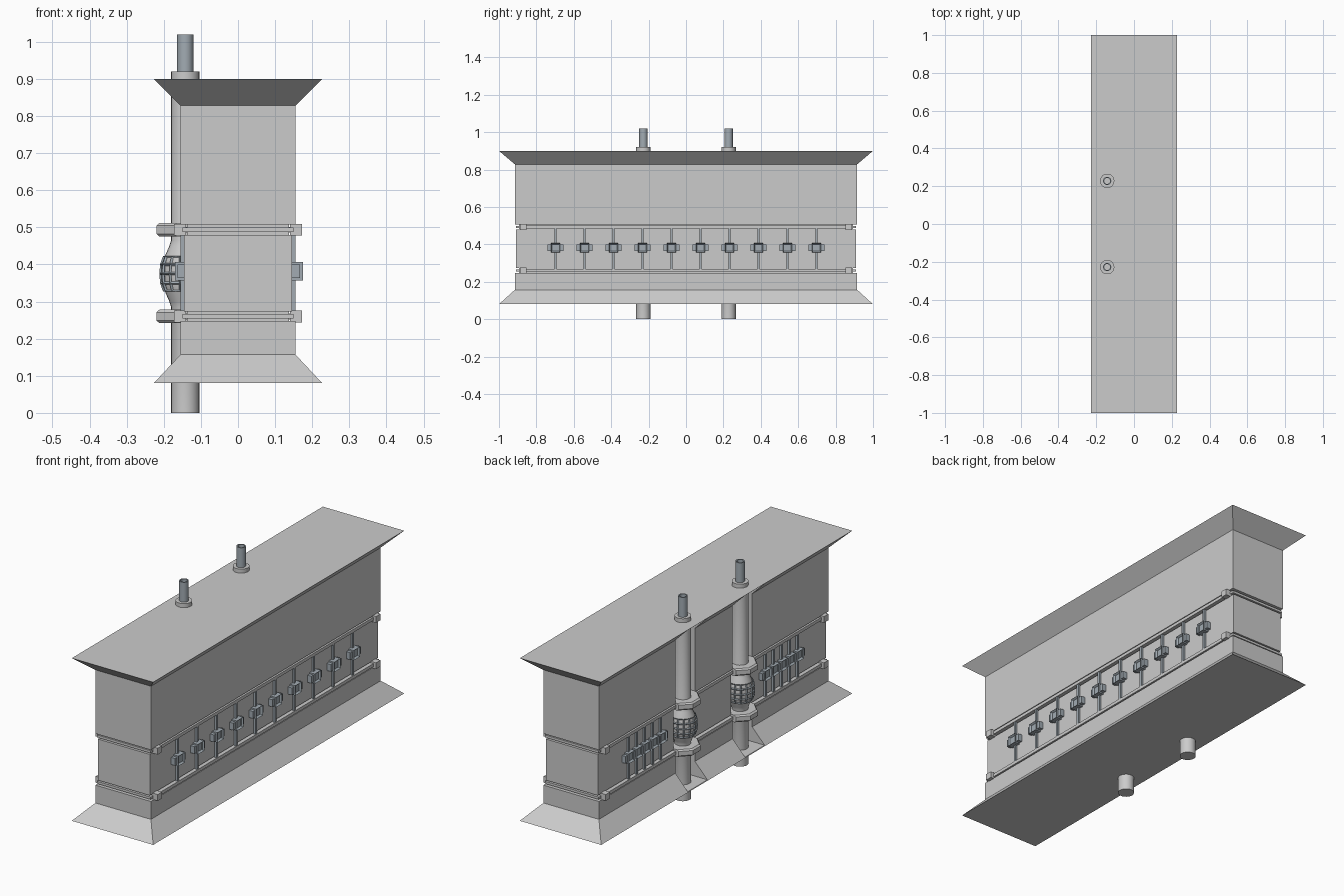
import bpy, bmesh, math
from mathutils import Vector

if "Cube" in bpy.data.objects:
    bpy.data.objects.remove(bpy.data.objects["Cube"])

steel = bpy.data.materials.new("steel")
steel.diffuse_color = (0.36, 0.41, 0.45, 1)
steel.use_nodes = True
steel.node_tree.nodes["Principled BSDF"].inputs["Base Color"].default_value = steel.diffuse_color


def make(name, bm, mat=None, smooth=False):
    bmesh.ops.recalc_face_normals(bm, faces=bm.faces)
    me = bpy.data.meshes.new(name)
    bm.to_mesh(me)
    bm.free()
    ob = bpy.data.objects.new(name, me)
    bpy.context.collection.objects.link(ob)
    if mat:
        me.materials.append(mat)
    if smooth:
        bpy.ops.object.select_all(action='DESELECT')
        ob.select_set(True)
        bpy.context.view_layer.objects.active = ob
        bpy.ops.object.shade_smooth_by_angle(angle=math.radians(35))
    return ob


def add_box(bm, lo, hi):
    lo, hi = Vector(lo), Vector(hi)
    vs = bmesh.ops.create_cube(bm, size=1)["verts"]
    for v in vs:
        v.co = Vector(a * b for a, b in zip(v.co, hi - lo)) + (lo + hi) / 2
    return vs


def skin(bm, rings, caps=True, closed=False):
    rows = [[bm.verts.new(p) for p in r] for r in rings]
    n = len(rows[0])
    pairs = list(zip(rows, rows[1:])) + ([(rows[-1], rows[0])] if closed else [])
    for a, b in pairs:
        for i in range(n):
            j = (i + 1) % n
            bm.faces.new((a[i], a[j], b[j], b[i]))
    if caps and not closed:
        bm.faces.new(rows[0][::-1])
        bm.faces.new(rows[-1])


def lathe(name, profile, x, y, seg=24, caps=True, mat=None, smooth=True, closed=False):
    bm = bmesh.new()
    skin(bm, [[(x + r * math.cos(2 * math.pi * i / seg), y + r * math.sin(2 * math.pi * i / seg), z)
               for i in range(seg)] for r, z in profile], caps, closed)
    return make(name, bm, mat, smooth)


# wall body: flared foot and cap, grooves above and below the middle band
levels = [(.227, 1, .08), (.155, .915, .157), (.155, .915, .247), (.137, .893, .247), (.137, .893, .273),
          (.145, .91, .273), (.145, .91, .48), (.137, .893, .48), (.137, .893, .507), (.155, .915, .507),
          (.155, .915, .828), (.227, 1, .9)]
bm = bmesh.new()
skin(bm, [[(-x, -y, z), (x, -y, z), (x, y, z), (-x, y, z)] for x, y, z in levels])
body = make("wall_body", bm)

# channels for the pipes on the left face
PIPE_X, PIPE_Y = -.142, .228
bm = bmesh.new()
for s in (-1, 1):
    add_box(bm, (-.4, s * PIPE_Y - .078, .083), (-.085, s * PIPE_Y + .078, .897))
cutter = make("channel_cutter", bm)
cutter.hide_render = True
mod = body.modifiers.new("channels", 'BOOLEAN')
mod.operation, mod.object, mod.solver = 'DIFFERENCE', cutter, 'EXACT'
bpy.context.view_layer.objects.active = body
bpy.ops.object.modifier_apply(modifier=mod.name)
bpy.data.objects.remove(cutter)

# rails in the grooves with end blocks
bm = bmesh.new()
for z in (.26, .4935):
    for s in (-1, 1):
        x0, x1 = sorted((s * .13, s * .158))
        add_box(bm, (x0, -.86, z - .008), (x1, .86, z + .008))
        add_box(bm, (-.15, s * .9 - .01, z - .006), (.15, s * .9 + .01, z + .006))
        for t in (-1, 1):
            x0, x1 = sorted((s * .14, s * .173))
            y0, y1 = sorted((t * .852, t * .887))
            add_box(bm, (x0, y0, z - .016), (x1, y1, z + .016))
make("groove_rails", bm)


# vertical rods, each with a framed clamp box
def rod_unit(rods, clamps, side, y, depth):
    z, base = .382, .143
    add_box(rods, (side * .15 - .005, y - .006, .265), (side * .15 + .005, y + .006, .488))
    x0, x1 = sorted((side * base, side * (base + depth * .75)))
    for t in (-1, 1):
        y0, y1 = sorted((y + t * .018, y + t * .042))
        add_box(clamps, (x0, y0, z - .018), (x1, y1, z + .018))
    vs = add_box(clamps, (min(side * base, side * (base + depth)), y - .025, z - .025),
                 (max(side * base, side * (base + depth)), y + .025, z + .025))
    face = next(f for f in {f for v in vs for f in v.link_faces}
                if abs(f.calc_center_median().x - side * (base + depth)) < 1e-4)
    bmesh.ops.recalc_face_normals(clamps, faces=clamps.faces)
    bmesh.ops.inset_region(clamps, faces=[face], thickness=.009)
    for v in face.verts:
        v.co.x -= side * .01


rods, clamps = bmesh.new(), bmesh.new()
for i in range(10):
    rod_unit(rods, clamps, 1, (i - 4.5) * .155, .032)
for s in (-1, 1):
    for i in range(5):
        rod_unit(rods, clamps, -1, s * .545 + (i - 2) * .064, .027)
make("vertical_rods", rods, steel)
make("clamp_boxes", clamps, steel)

for s in (-1, 1):
    y = s * PIPE_Y
    # main pipe with swollen valve section
    lathe("main_pipe", [(.038, 0), (.038, .285), (.043, .3), (.054, .325), (.06, .345), (.062, .375),
                        (.06, .405), (.054, .425), (.043, .45), (.038, .465), (.038, .92)], PIPE_X, y)
    # hollow outlet tube on top
    lathe("outlet_tube", [(.022, .915), (.022, 1.02), (.016, 1.02), (.016, .93), (.016, .915)],
          PIPE_X, y, 16, mat=steel, closed=True)
    # cage round the valve
    cage = lathe("valve_cage", [(.056, .328), (.064, .35), (.066, .375), (.064, .4), (.056, .422)],
                 PIPE_X, y, 14, caps=False, mat=steel, smooth=False)
    wire = cage.modifiers.new("bars", 'WIREFRAME')
    wire.thickness = .008
    # angular straps holding the pipe
    for k, z in (("lower", .26), ("upper", .4935)):
        plan = [(-.1, -.078), (-.165, -.078), (-.212, -.03), (-.212, .03), (-.165, .078), (-.1, .078)]
        bm = bmesh.new()
        skin(bm, [[(px - (.008 if 0 < i < 5 and abs(h) < .015 else 0), y + py, z + h)
                   for i, (px, py) in enumerate(plan)] for h in (-.018, -.011, .011, .018)])
        make(k + "_pipe_strap", bm)
